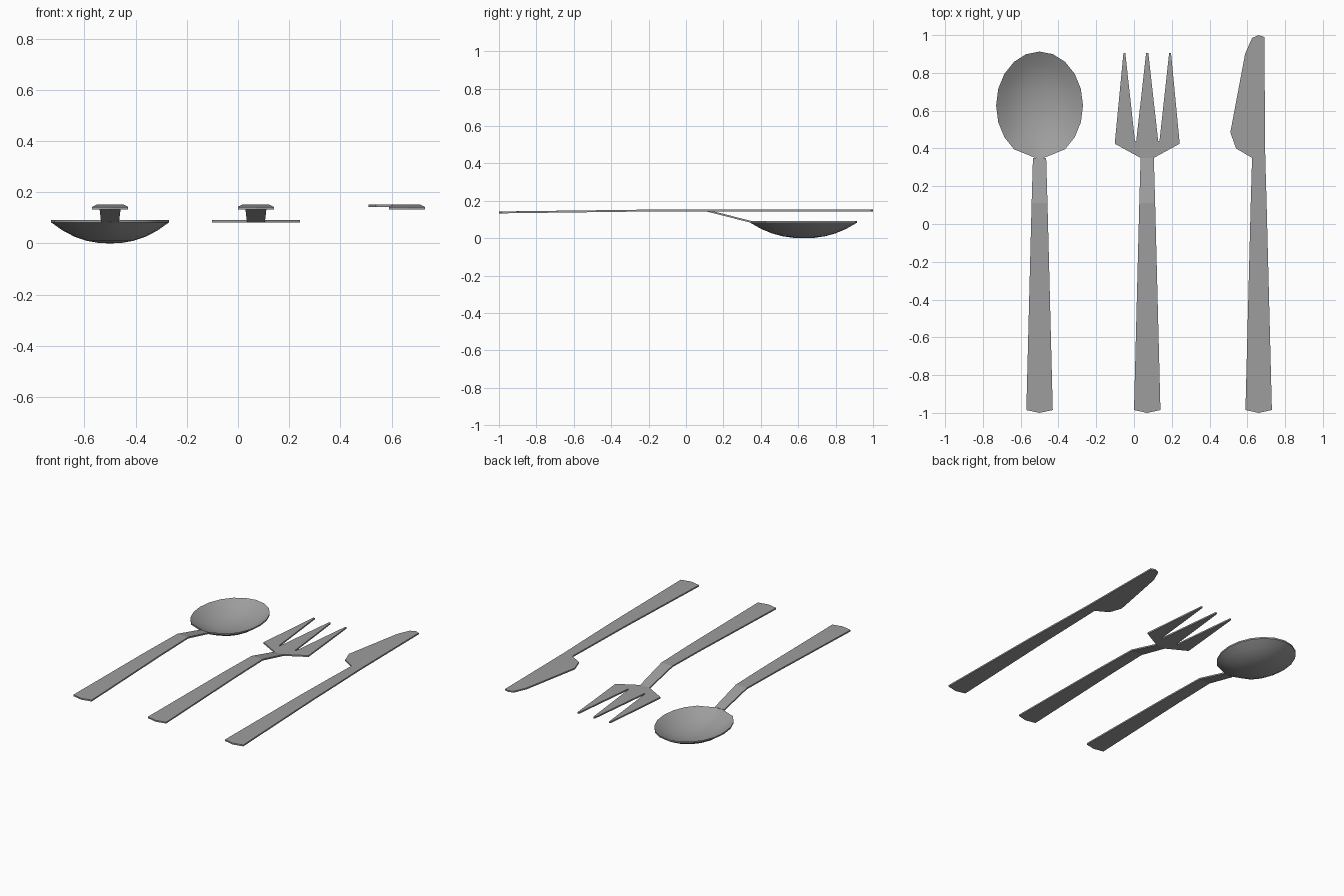
import bpy, bmesh, math

if "Cube" in bpy.data.objects:
    bpy.data.objects.remove(bpy.data.objects["Cube"])

THICK = 0.01
RIM_Z = 0.092      # top of fork head and spoon rim
FLAT_Z = 0.153     # top of handles and knife blade

steel = bpy.data.materials.new("dark_steel")
steel.diffuse_color = (0.34, 0.34, 0.34, 1)
steel.use_nodes = True
steel.node_tree.nodes["Principled BSDF"].inputs["Base Color"].default_value = steel.diffuse_color


def solid(name, verts, faces, x, smooth=False):
    """Thin part: an upper sheet extruded straight down by the metal thickness."""
    bm = bmesh.new()
    vs = [bm.verts.new(v) for v in verts]
    for f in faces:
        bm.faces.new([vs[i] for i in f])
    ret = bmesh.ops.extrude_face_region(bm, geom=bm.faces[:], use_keep_orig=True)
    new = [e for e in ret["geom"] if isinstance(e, bmesh.types.BMVert)]
    bmesh.ops.translate(bm, verts=new, vec=(0, 0, -THICK))
    bmesh.ops.recalc_face_normals(bm, faces=bm.faces[:])
    me = bpy.data.meshes.new(name)
    bm.to_mesh(me)
    bm.free()
    me.materials.append(steel)
    ob = bpy.data.objects.new(name, me)
    ob.location.x = x
    bpy.context.collection.objects.link(ob)
    if smooth:
        bpy.ops.object.select_all(action='DESELECT')
        ob.select_set(True)
        bpy.context.view_layer.objects.active = ob
        bpy.ops.object.shade_smooth_by_angle(angle=math.radians(30))
    return ob


def handle(name, x, neck_z):
    """Tapering handle with a pointed end, bent where it meets the neck."""
    sections = [(-0.985, 0.07, 0.143), (-0.2, 0.05, FLAT_Z),
                (0.11, 0.042, FLAT_Z), (0.35, 0.035, neck_z)]
    verts = [(s * w, y, z) for y, w, z in sections for s in (-1, 1)]
    verts.append((0, -1, 0.143))
    faces = [(0, 8, 1, 3, 2), (2, 3, 5, 4), (4, 5, 7, 6)]
    solid(name, verts, faces, x)


def plate(name, outline, x, z):
    """Flat part from a closed outline."""
    solid(name, [(px, py, z) for px, py in outline], [range(len(outline))], x)


# Spoon: dished bowl of rings, flattened where it meets the neck
handle("spoon_handle", -0.5, RIM_Z)
N, RINGS = 20, 5
verts = [(0, 0.63, THICK)]
for r in range(1, RINGS + 1):
    f = r / RINGS
    for k in range(N):
        a = 2 * math.pi * k / N
        px, py = 0.23 * math.sin(a), 0.627 - 0.286 * math.cos(a)
        if k in (1, N - 1):            # rim corners at the neck
            px = math.copysign(0.07 - 0.035 * f, px)
        py = max(py, 0.345)
        verts.append((px * f, 0.63 + (py - 0.63) * f,
                      THICK + (RIM_Z - THICK) * f ** 2.25))
faces = [(0, 1 + k, 1 + (k + 1) % N) for k in range(N)]
for r in range(RINGS - 1):
    a, b = 1 + r * N, 1 + (r + 1) * N
    faces += [(a + k, b + k, b + (k + 1) % N, a + (k + 1) % N) for k in range(N)]
solid("spoon_bowl", verts, faces, -0.5, smooth=True)

# Fork: right half outline mirrored
handle("fork_handle", 0.07, RIM_Z)
half = [(0.035, 0.35), (0.172, 0.425), (0.126, 0.905), (0.116, 0.905),
        (0.065, 0.44), (0.058, 0.44), (0.006, 0.905)]
plate("fork_tines", half + [(-px, py) for px, py in reversed(half)], 0.07, RIM_Z)

# Knife
handle("knife_handle", 0.66, FLAT_Z)
blade = [(-0.035, 0.35), (0.035, 0.35), (0.03, 0.99), (0, 1.0), (-0.035, 0.985),
         (-0.072, 0.90), (-0.15, 0.485), (-0.12, 0.40)]
plate("knife_blade", blade, 0.66, FLAT_Z)
